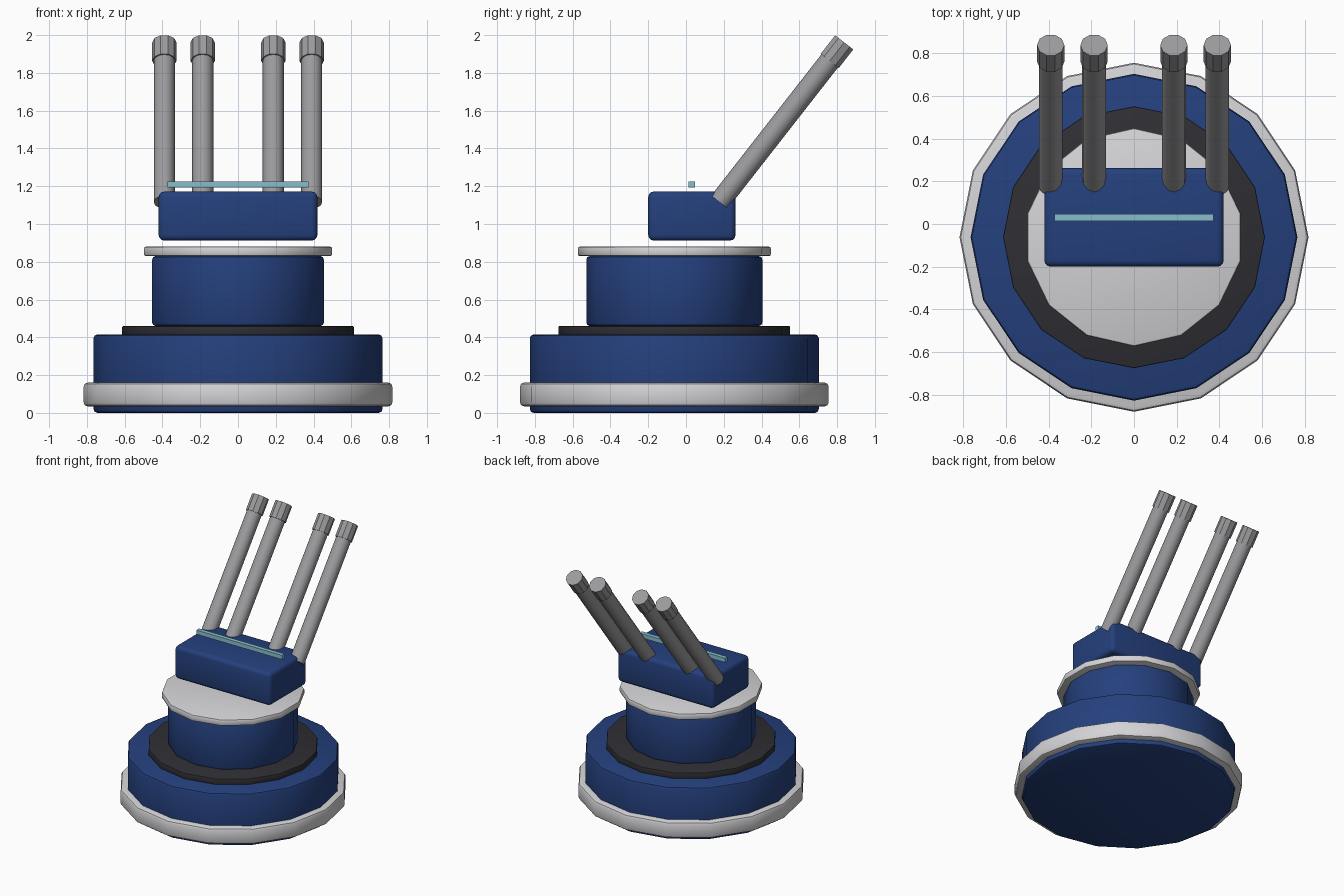
import bpy, bmesh, math
from mathutils import Matrix, Vector

if "Cube" in bpy.data.objects:
    bpy.data.objects.remove(bpy.data.objects["Cube"])


def material(name, rgb):
    m = bpy.data.materials.new(name)
    m.diffuse_color = (*rgb, 1)
    m.use_nodes = True
    m.node_tree.nodes["Principled BSDF"].inputs["Base Color"].default_value = m.diffuse_color
    return m


BLUE = material("navy_blue", (0.018, 0.051, 0.205))
WHITE = material("light_grey", (0.66, 0.66, 0.68))
DARK = material("charcoal", (0.028, 0.028, 0.034))
GREY = material("gun_grey", (0.33, 0.33, 0.345))
TEAL = material("pale_teal", (0.242, 0.515, 0.61))


def finish(name, bm, mat, bevel=0, segments=2, angle=30):
    """Turn a bmesh into a bevelled, coloured object."""
    bmesh.ops.recalc_face_normals(bm, faces=bm.faces)
    me = bpy.data.meshes.new(name)
    bm.to_mesh(me)
    bm.free()
    me.materials.append(mat)
    ob = bpy.data.objects.new(name, me)
    bpy.context.collection.objects.link(ob)
    bpy.ops.object.select_all(action='DESELECT')
    ob.select_set(True)
    bpy.context.view_layer.objects.active = ob
    if bevel:
        mod = ob.modifiers.new("bevel", 'BEVEL')
        mod.width = bevel
        mod.segments = segments
        mod.limit_method = 'ANGLE'
        mod.angle_limit = math.radians(30)
        bpy.ops.object.modifier_apply(modifier="bevel")
    bpy.ops.object.shade_smooth_by_angle(angle=math.radians(angle))
    return ob


def prism(r, z0, z1, sides, start):
    """Upright regular prism with its first corner at the start angle."""
    bm = bmesh.new()
    ring = [bm.verts.new((r * math.cos(start + i * math.tau / sides),
                          r * math.sin(start + i * math.tau / sides), z0))
            for i in range(sides)]
    face = bm.faces.new(ring)
    ext = bmesh.ops.extrude_face_region(bm, geom=[face], use_keep_orig=True)
    top = [v for v in ext["geom"] if isinstance(v, bmesh.types.BMVert)]
    bmesh.ops.translate(bm, verts=top, vec=(0, 0, z1 - z0))
    return bm


def box(name, lo, hi, mat, bevel, segments):
    lo, hi = Vector(lo), Vector(hi)
    bm = bmesh.new()
    bmesh.ops.create_cube(bm, size=1)
    bmesh.ops.scale(bm, verts=bm.verts, vec=hi - lo)
    bmesh.ops.translate(bm, verts=bm.verts, vec=(lo + hi) / 2)
    return finish(name, bm, mat, bevel, segments)


# Stacked pedestal: name, radius, bottom, top, sides, colour, bevel
CY = -0.062
for name, r, z0, z1, sides, mat, bevel in (
        ("base_drum", 0.765, 0.0, 0.415, 16, BLUE, 0.02),
        ("base_ring", 0.817, 0.035, 0.16, 16, WHITE, 0.02),
        ("bearing_disc", 0.613, 0.41, 0.46, 16, DARK, 0.006),
        ("turret_neck", 0.466, 0.46, 0.83, 14, BLUE, 0.018),
        ("turret_plate", 0.511, 0.83, 0.88, 14, WHITE, 0.01)):
    bm = prism(r, z0, z1, sides, math.pi / 2)
    bmesh.ops.translate(bm, verts=bm.verts, vec=(0, CY, 0))
    finish(name, bm, mat, bevel)

# Gun housing and sight bar
box("gun_housing", (-0.42, -0.2, 0.912), (0.42, 0.262, 1.172), BLUE, 0.03, 3)
box("sight_bar", (-0.373, 0.014, 1.193), (0.373, 0.047, 1.226), TEAL, 0, 1)

# Four raised barrels with muzzle collars
TILT = Matrix.Rotation(math.radians(-38), 4, 'X')
for i, x in enumerate((-0.39, -0.187, 0.187, 0.39)):
    place = Matrix.Translation((x, 0.177, 1.116)) @ TILT
    for part, r, z0, z1, sides, angle in (("barrel", 0.056, 0, 0.96, 12, 35),
                                          ("muzzle", 0.064, 0.948, 1.073, 10, 30)):
        bm = prism(r, z0, z1, sides, 0)
        bm.transform(place)
        finish(f"{part}_{i + 1}", bm, GREY, angle=angle)
